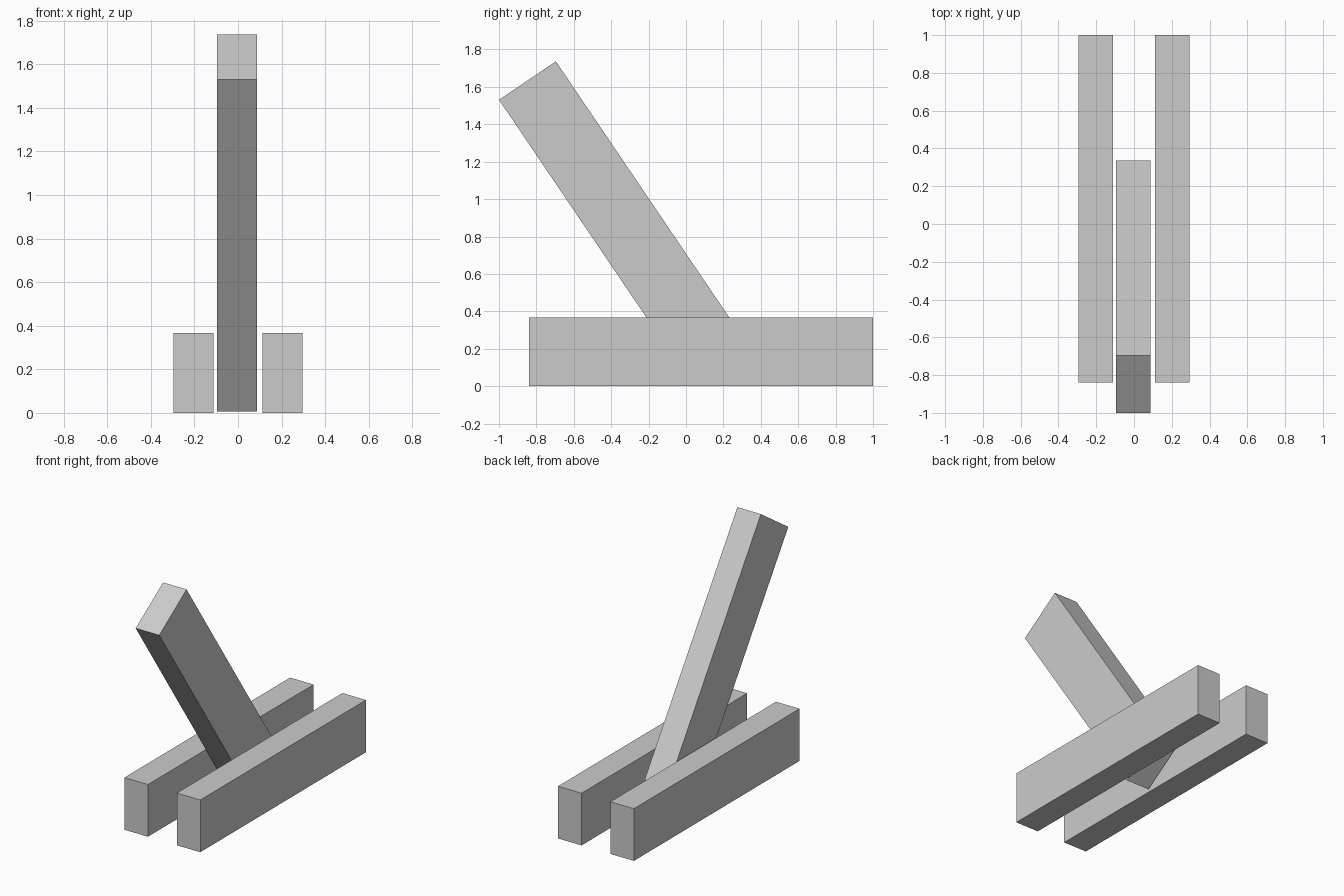
import bpy
from math import radians

if "Cube" in bpy.data.objects:
    bpy.data.objects.remove(bpy.data.objects["Cube"])

# One plank size is shared by all three parts: thickness, depth, length
THICK, DEPTH, LENGTH = 0.183, 0.367, 1.84


def plank(name, centre, tilt):
    """Upright plank, tilted about x by the given angle in degrees."""
    bpy.ops.mesh.primitive_cube_add(size=1, location=centre,
                                    rotation=(radians(tilt), 0, 0))
    ob = bpy.context.object
    ob.name = name
    ob.scale = (THICK, DEPTH, LENGTH)
    bpy.ops.object.transform_apply(location=False, rotation=False, scale=True)
    return ob


# Two parallel rails lying on the ground
for side, name in ((-1, "left_rail"), (1, "right_rail")):
    plank(name, (side * 0.2035, 0.08, DEPTH / 2), 90)

# Leaning post standing between the rails
plank("leaning_post", (-0.004, -0.332, 0.872), 34.1)
